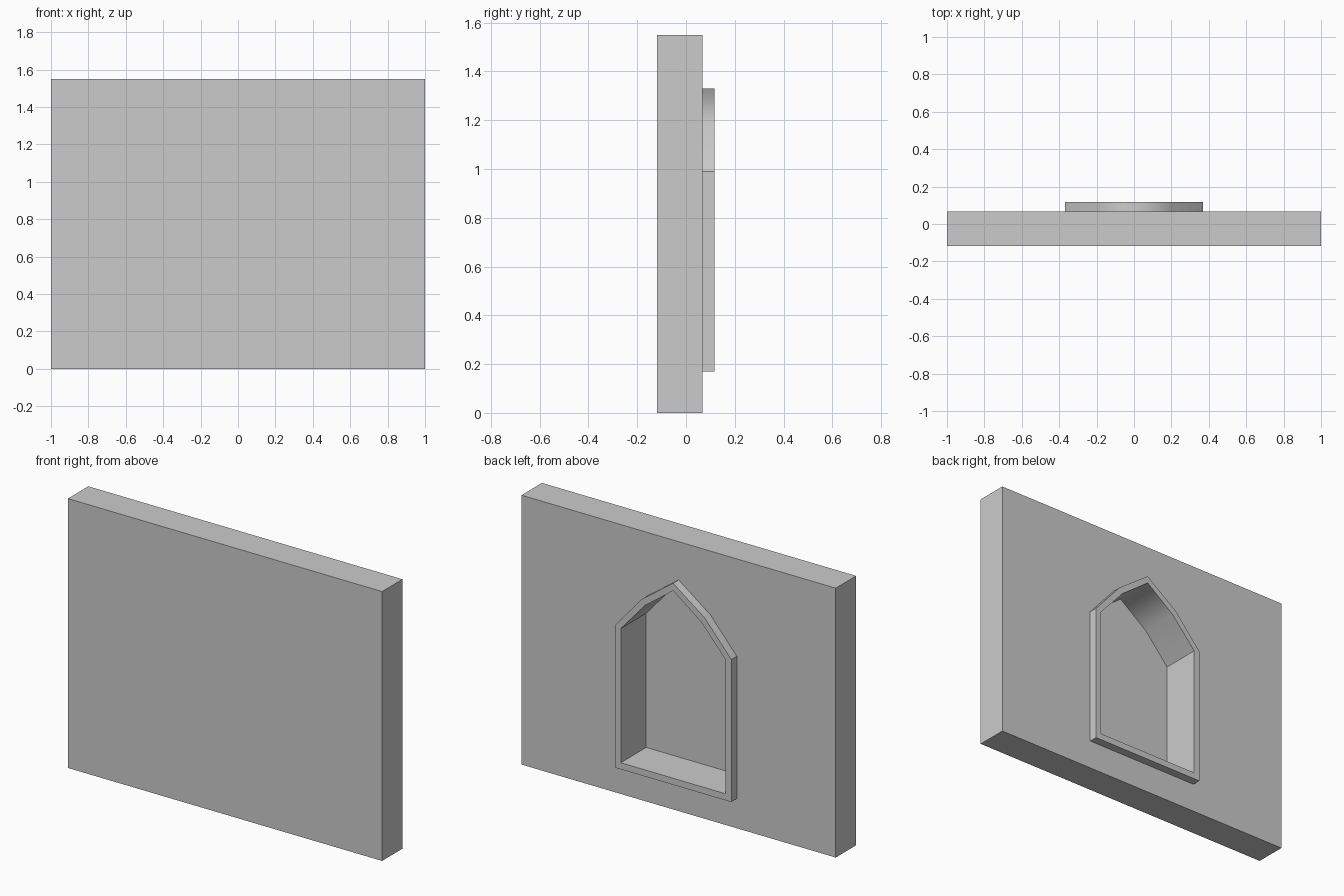
import bpy
import bmesh

cube = bpy.data.objects.get("Cube")
if cube:
    bpy.data.objects.remove(cube, do_unlink=True)

stone = bpy.data.materials.new("stone_grey")
stone.use_nodes = True
colour = (0.6, 0.6, 0.6, 1)
stone.diffuse_color = colour
stone.node_tree.nodes["Principled BSDF"].inputs["Base Color"].default_value = colour

FRONT, WALL_BACK, FRAME_BACK = -0.118, 0.067, 0.117
NICHE_BACK = FRONT + 0.004


def mirrored(half):
    """Close a right-hand profile (bottom to top) by mirroring it across x = 0."""
    return half + [(-x, z) for x, z in reversed(half) if x > 0]


def prism(name, profile, y0, y1):
    """Extrude an (x, z) outline from y0 to y1."""
    bm = bmesh.new()
    face = bm.faces.new([bm.verts.new((x, y0, z)) for x, z in profile])
    ext = bmesh.ops.extrude_face_region(bm, geom=[face])["geom"]
    verts = [v for v in ext if isinstance(v, bmesh.types.BMVert)]
    bmesh.ops.translate(bm, verts=verts, vec=(0, y1 - y0, 0))
    bmesh.ops.recalc_face_normals(bm, faces=bm.faces)
    mesh = bpy.data.meshes.new(name)
    bm.to_mesh(mesh)
    bm.free()
    mesh.materials.append(stone)
    ob = bpy.data.objects.new(name, mesh)
    bpy.context.collection.objects.link(ob)
    return ob


def carve(ob, cutter):
    """Cut the niche out of a part and apply the cut."""
    mod = ob.modifiers.new("niche", "BOOLEAN")
    mod.operation = "DIFFERENCE"
    mod.solver = "EXACT"
    mod.object = cutter
    bpy.context.view_layer.objects.active = ob
    bpy.ops.object.modifier_apply(modifier=mod.name)


def smooth_arch(ob):
    """Smooth shading over the sloping arch faces only, every other edge sharp."""
    bm = bmesh.new()
    bm.from_mesh(ob.data)
    bm.normal_update()
    for f in bm.faces:
        f.smooth = abs(f.normal.x) > 0.2 and abs(f.normal.z) > 0.2
    for e in bm.edges:
        e.smooth = all(f.smooth for f in e.link_faces)
    bm.to_mesh(ob.data)
    bm.free()


# Outlines of the pointed window: outside of the frame, and the opening
outer = mirrored([(0.37, 0.17), (0.37, 0.99), (0.202, 1.183), (0, 1.33)])
inner = mirrored([(0.333, 0.208), (0.333, 0.98), (0.18, 1.153), (0, 1.287)])

# Wall slab, raised frame and the niche that runs through both
wall = prism("wall", mirrored([(1, 0), (1, 1.55)]), FRONT, WALL_BACK)
frame = prism("window_frame", outer, WALL_BACK, FRAME_BACK)
niche = prism("niche_cutter", inner, NICHE_BACK, FRAME_BACK + 0.1)
niche.hide_render = True

for part in (wall, frame):
    carve(part, niche)
    smooth_arch(part)

bpy.data.objects.remove(niche, do_unlink=True)
